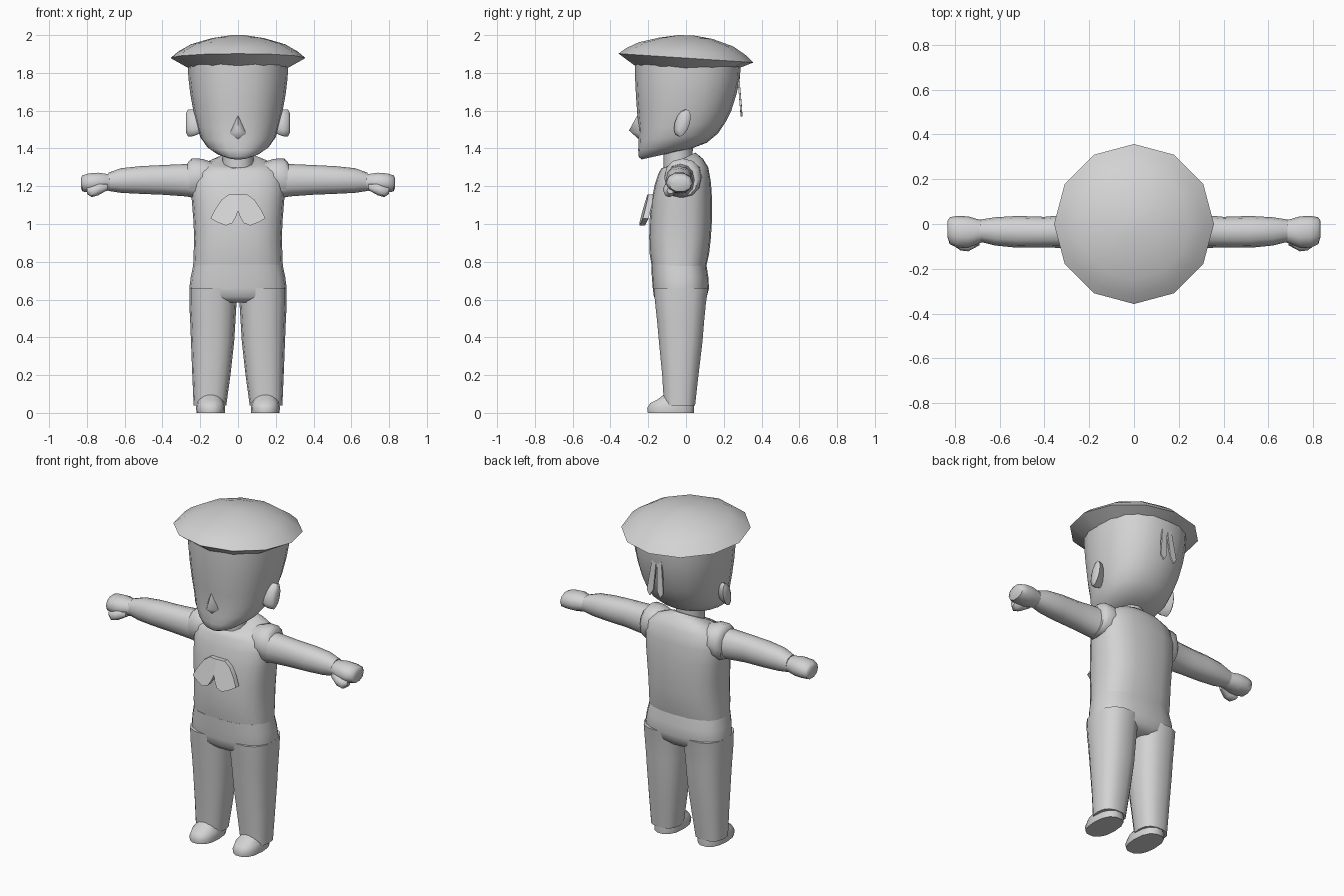
import bpy, bmesh, math
from mathutils import Vector

grey = bpy.data.materials.new("plain grey")
grey.diffuse_color = (0.65, 0.65, 0.65, 1)


def make(name, verts, faces, angle=40):
    """Mesh object from vertices and faces, outward normals, smooth by angle."""
    bm = bmesh.new()
    vs = [bm.verts.new(v) for v in verts]
    for f in faces:
        bm.faces.new([vs[i] for i in f])
    bmesh.ops.recalc_face_normals(bm, faces=bm.faces)
    me = bpy.data.meshes.new(name)
    bm.to_mesh(me)
    bm.free()
    me.materials.append(grey)
    ob = bpy.data.objects.new(name, me)
    bpy.context.collection.objects.link(ob)
    bpy.ops.object.select_all(action='DESELECT')
    ob.select_set(True)
    bpy.context.view_layer.objects.active = ob
    bpy.ops.object.shade_smooth_by_angle(angle=math.radians(angle))
    return ob


def loft(name, rings, angle=40):
    """Skin a closed tube through rings of equal point count."""
    n = len(rings[0])
    faces = [(r * n + i, r * n + (i + 1) % n, (r + 1) * n + (i + 1) % n, (r + 1) * n + i)
             for r in range(len(rings) - 1) for i in range(n)]
    faces += [tuple(range(n)), tuple((len(rings) - 1) * n + i for i in range(n))]
    return make(name, [v for r in rings for v in r], faces, angle)


def circle(n, power):
    """Unit superellipse points."""
    pts = []
    for i in range(n):
        a = 2 * math.pi * i / n
        c, s = math.cos(a), math.sin(a)
        pts.append((math.copysign(abs(c) ** (2 / power), c), math.copysign(abs(s) ** (2 / power), s)))
    return pts


def upright(rows, n=16, power=2.3):
    """Rings from rows (y_front, z_front, y_back, z_back, x_left, x_right)."""
    return [[((x0 + x1) / 2 + (x1 - x0) / 2 * c,
              (yf + yb) / 2 + (yb - yf) / 2 * s,
              (zf + zb) / 2 + (zb - zf) / 2 * s) for c, s in circle(n, power)]
            for yf, zf, yb, zb, x0, x1 in rows]


def sideways(rows, side, n=12, power=2.2):
    """Rings from rows (x, y_front, y_back, z_bottom, z_top)."""
    return [[(side * x, (y0 + y1) / 2 + (y1 - y0) / 2 * c, (z0 + z1) / 2 + (z1 - z0) / 2 * s)
             for c, s in circle(n, power)] for x, y0, y1, z0, z1 in rows]


def plate(name, outline, offset):
    """Flat outline extruded by an offset vector."""
    return loft(name, [[Vector(p) for p in outline], [Vector(p) + Vector(offset) for p in outline]], 30)


def sym(rows):
    return [(a, b, c, d, -w, w) for a, b, c, d, w in rows]


# Head with a low chin and a rising back of the skull
loft("head", upright(sym([
    (-0.235, 1.342, -0.10, 1.372, 0.06), (-0.25, 1.355, 0.03, 1.40, 0.115),
    (-0.253, 1.39, 0.11, 1.43, 0.165), (-0.252, 1.44, 0.17, 1.48, 0.20),
    (-0.250, 1.50, 0.21, 1.54, 0.218), (-0.258, 1.58, 0.24, 1.60, 0.235),
    (-0.265, 1.68, 0.268, 1.69, 0.252), (-0.27, 1.78, 0.285, 1.77, 0.263),
    (-0.27, 1.85, 0.29, 1.84, 0.265)]), 20, 2.25), 60)
# Nose
make("nose", [(0, -0.255, 1.58), (-0.05, -0.235, 1.475), (0.05, -0.235, 1.475),
              (0, -0.24, 1.44), (0, -0.302, 1.495)],
     [(0, 1, 4), (0, 4, 2), (1, 3, 4), (3, 2, 4), (0, 2, 3, 1)], 70)

# Twelve-sided cap, higher at the front
hat = [(0.20, 1.86, 1.86), (0.262, 1.832, 1.818), (0.357, 1.902, 1.855), (0.315, 1.932, 1.895),
       (0.25, 1.962, 1.94), (0.14, 1.987, 1.98), (0.04, 2.0, 1.998)]
loft("cap", upright([(-r, f, r, b, -r, r) for r, f, b in hat], 12, 2), 48)

# Neck
loft("neck", upright(sym([(-0.12, 1.27, 0.04, 1.30, 0.085), (-0.12, 1.36, 0.035, 1.38, 0.08),
                          (-0.12, 1.41, 0.04, 1.43, 0.085)]), 12, 2), 60)

# Jacket body with a sloping neckline
loft("jacket", upright(sym([
    (-0.18, 0.765, 0.105, 0.765, 0.238), (-0.192, 0.84, 0.122, 0.84, 0.235),
    (-0.195, 0.93, 0.132, 0.93, 0.232), (-0.192, 1.03, 0.138, 1.03, 0.237),
    (-0.182, 1.13, 0.138, 1.13, 0.245), (-0.165, 1.21, 0.132, 1.22, 0.25),
    (-0.145, 1.27, 0.118, 1.30, 0.232), (-0.13, 1.295, 0.09, 1.345, 0.175),
    (-0.11, 1.30, 0.05, 1.378, 0.10)]), 20, 2.6), 60)

# Trouser seat
loft("trouser_seat", upright(sym([
    (-0.14, 0.585, 0.08, 0.585, 0.17), (-0.170, 0.615, 0.11, 0.615, 0.255),
    (-0.176, 0.66, 0.122, 0.66, 0.258), (-0.181, 0.72, 0.118, 0.72, 0.25),
    (-0.184, 0.785, 0.108, 0.785, 0.236)]), 20, 2.6), 60)

for side, label in ((-1, "right"), (1, "left")):
    def half(rows):
        return [(yf, z, yb, z, side * xi, side * xo) for z, yf, yb, xi, xo in rows]

    # Trouser leg
    loft(label + "_trouser_leg", upright(half([
        (0.66, -0.174, 0.12, 0.003, 0.258), (0.58, -0.166, 0.108, 0.008, 0.258),
        (0.48, -0.155, 0.098, 0.014, 0.253), (0.38, -0.146, 0.09, 0.02, 0.249),
        (0.20, -0.128, 0.068, 0.04, 0.242), (0.04, -0.118, 0.05, 0.062, 0.235)]), 14, 2.5), 50)

    # Shoe with a rounded toe
    loft(label + "_shoe", upright([
        (yf, zf, yb, zb, side * xi, side * xo) for yf, zf, yb, zb, xi, xo in [
            (-0.205, 0.0, 0.045, 0.0, 0.07, 0.22), (-0.208, 0.025, 0.046, 0.03, 0.068, 0.222),
            (-0.192, 0.052, 0.044, 0.07, 0.074, 0.216), (-0.15, 0.072, 0.04, 0.11, 0.09, 0.20),
            (-0.115, 0.10, 0.03, 0.14, 0.10, 0.19)]], 14, 2.4), 50)

    # Shoulder seam
    loft(label + "_shoulder", sideways([
        (0.13, -0.10, 0.07, 1.18, 1.325), (0.19, -0.115, 0.085, 1.15, 1.345),
        (0.245, -0.115, 0.08, 1.14, 1.347), (0.268, -0.105, 0.06, 1.145, 1.322)], side), 50)
    # Sleeve
    loft(label + "_sleeve", sideways([
        (0.18, -0.11, 0.06, 1.12, 1.325), (0.26, -0.108, 0.045, 1.145, 1.318),
        (0.40, -0.105, 0.032, 1.155, 1.312), (0.52, -0.106, 0.036, 1.160, 1.306),
        (0.62, -0.096, 0.030, 1.165, 1.295), (0.685, -0.08, 0.02, 1.175, 1.272)], side), 50)
    # Fist
    loft(label + "_fist", sideways([
        (0.66, -0.075, 0.015, 1.18, 1.265), (0.70, -0.09, 0.022, 1.172, 1.268),
        (0.74, -0.105, 0.034, 1.165, 1.274), (0.79, -0.105, 0.036, 1.165, 1.27),
        (0.823, -0.09, 0.03, 1.17, 1.26), (0.832, -0.06, 0.015, 1.19, 1.245)], side, 10), 50)
    # Thumb
    loft(label + "_thumb", sideways([
        (0.69, -0.095, -0.05, 1.18, 1.215), (0.74, -0.122, -0.06, 1.152, 1.215),
        (0.775, -0.118, -0.06, 1.142, 1.20), (0.80, -0.10, -0.065, 1.16, 1.195)], side, 8), 50)

    # Ear, leaning outward and back
    loft(label + "_ear", [[(side * x, y + ry * c + 0.25 * rz * s, 1.535 + rz * s)
                           for c, s in circle(12, 2)]
                          for x, y, ry, rz in ((0.19, -0.035, 0.02, 0.05), (0.235, -0.025, 0.035, 0.07),
                                               (0.265, -0.015, 0.036, 0.072), (0.275, -0.012, 0.022, 0.05))], 50)

    # Neckerchief leaf
    leaf = [(0.0, 1.155), (0.05, 1.155), (0.085, 1.13), (0.12, 1.08), (0.145, 1.03),
            (0.11, 1.01), (0.065, 0.992), (0.03, 1.005), (0.01, 1.04), (0.0, 1.07)]
    plate(label + "_scarf_leaf",
          [(side * x, -0.205 - (1.155 - z) * 0.3 + x * 0.1, z) for x, z in leaf], (0, 0.03, 0))

    # Ribbon tail hanging from the back of the cap
    plate(label + "_ribbon_tail",
          [(0, 0.268, 1.83), (side * 0.025, 0.268, 1.83), (side * 0.055, 0.287, 1.60),
           (side * 0.035, 0.289, 1.57), (side * 0.012, 0.287, 1.61)], (0, 0.01, 0))
